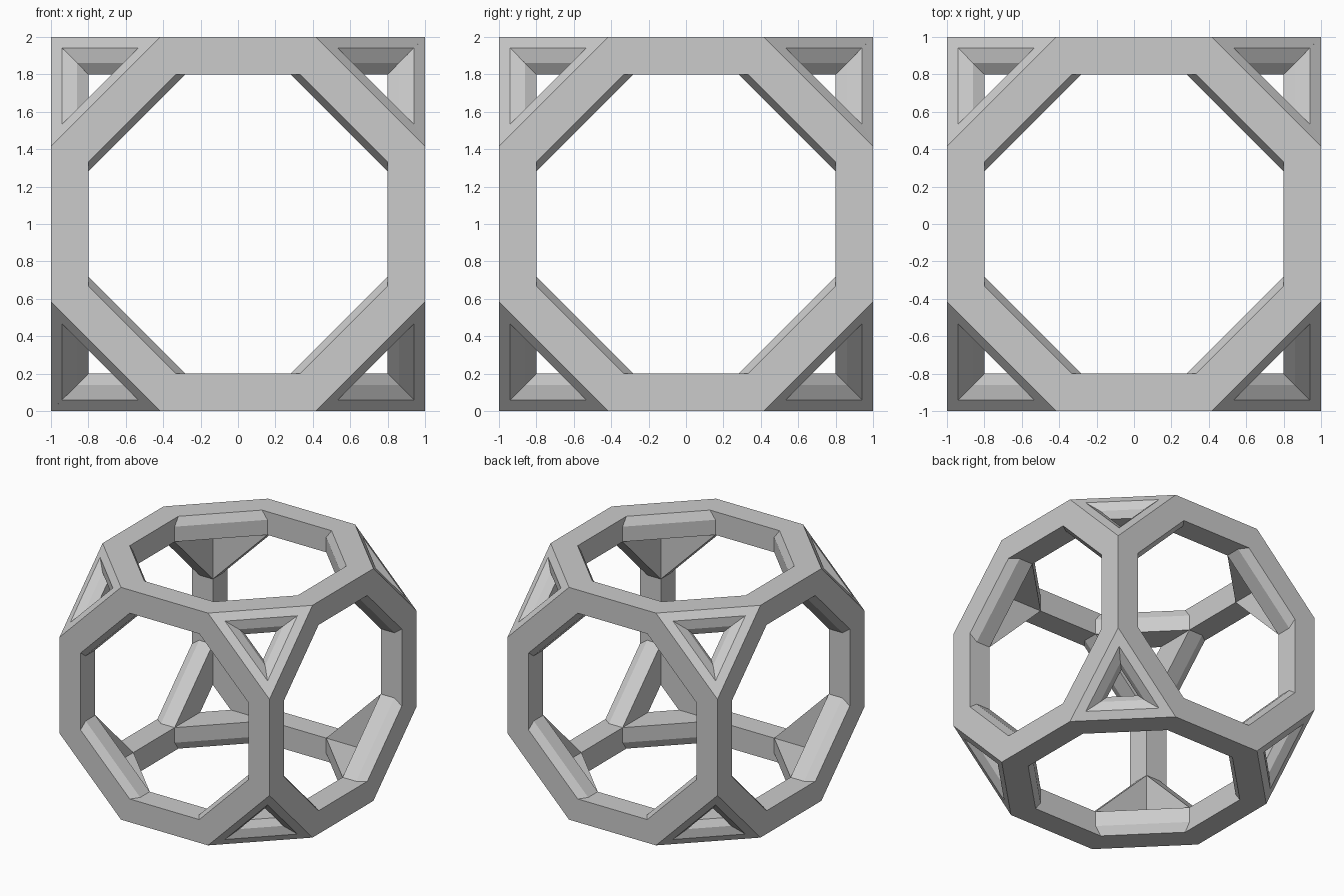
import bpy, bmesh
from math import sqrt
from mathutils import Vector

if "Cube" in bpy.data.objects:
    bpy.data.objects.remove(bpy.data.objects["Cube"], do_unlink=True)

INNER = 0.8                # inner face of every beam
T = sqrt(2) - 1            # half length of a long edge
GREY = (0.6, 0.6, 0.6, 1)

mat = bpy.data.materials.new("plain_grey")
mat.use_nodes = True
mat.diffuse_color = GREY
mat.node_tree.nodes["Principled BSDF"].inputs["Base Color"].default_value = GREY

# Cross-section of a corner beam: distance from the axis, height
SECTION = [(1, 1), (0.8, 1), (0.764, 0.93), (0.764, 0.8),
           (1.011, 0.8), (1.0423, 0.86), (1.0423, 0.94)]


def finish(bm, name):
    bmesh.ops.recalc_face_normals(bm, faces=bm.faces)
    bmesh.ops.translate(bm, verts=bm.verts, vec=(0, 0, 1))
    mesh = bpy.data.meshes.new(name)
    bm.to_mesh(mesh)
    bm.free()
    mesh.materials.append(mat)
    bpy.context.collection.objects.link(bpy.data.objects.new(name, mesh))


def prism(bm, ring_a, ring_b):
    a = [bm.verts.new(p) for p in ring_a]
    b = [bm.verts.new(p) for p in ring_b]
    bm.faces.new(a)
    bm.faces.new(b[::-1])
    for i in range(len(a)):
        j = (i + 1) % len(a)
        bm.faces.new((a[j], a[i], b[i], b[j]))


def corner_beam():
    """One diagonal beam under the top face, mitred against its neighbours."""
    bm = bmesh.new()
    ends = [[(u / sqrt(2) + k, u / sqrt(2) - k, z) for u, z in SECTION]
            for k in (0.6, -0.6)]
    prism(bm, *ends)
    slope = 0.729
    cuts = [((0, 0, 0), (1, 0, -1)), ((0, 0, 0), (0, 1, -1)),
            ((0, 0, 1), (T, -1, slope)), ((0, 0, 1), (-1, T, slope))]
    for co, no in cuts:
        geom = bm.verts[:] + bm.edges[:] + bm.faces[:]
        bmesh.ops.bisect_plane(bm, geom=geom, dist=1e-5, plane_co=co,
                               plane_no=Vector(no).normalized(), clear_outer=True)
        rim = [e for e in bm.edges if e.is_boundary]
        bmesh.ops.holes_fill(bm, edges=rim, sides=0)
    bmesh.ops.recalc_face_normals(bm, faces=bm.faces)
    faces = [[v.co.copy() for v in f.verts] for f in bm.faces]
    bm.free()
    return faces


def turn(p, axis):
    """Cycle the coordinates so a part repeats on the other two axes."""
    return Vector((p[-axis % 3], p[(1 - axis) % 3], p[(2 - axis) % 3]))


# Eight triangular corner frames of three beams each
beam = corner_beam()
for sx, side in ((1, "left"), (-1, "right")):
    for sy, depth in ((-1, "front"), (1, "back")):
        for sz, level in ((-1, "lower"), (1, "upper")):
            bm = bmesh.new()
            for axis in range(3):
                for face in beam:
                    pts = [turn(p, axis) for p in face]
                    bm.faces.new([bm.verts.new((p.x * sx, p.y * sy, p.z * sz))
                                  for p in pts])
            bmesh.ops.remove_doubles(bm, verts=bm.verts, dist=1e-5)
            finish(bm, f"{level}_{depth}_{side}_corner_frame")

# Twelve straight square beams with pointed ends hidden in the corners
ring = [(1, 1, T), (INNER, 1, INNER * T), (INNER, INNER, 0.28), (1, INNER, INNER * T)]
for axis, name in enumerate(("upright", "side_rail", "depth_rail")):
    for n, (a, b) in enumerate(((1, 1), (1, -1), (-1, 1), (-1, -1))):
        bm = bmesh.new()
        ends = [[turn((x * a, y * b, z * s), axis + 0) for x, y, z in ring]
                for s in (1, -1)]
        prism(bm, *ends)
        finish(bm, f"{name}_{n + 1}")
